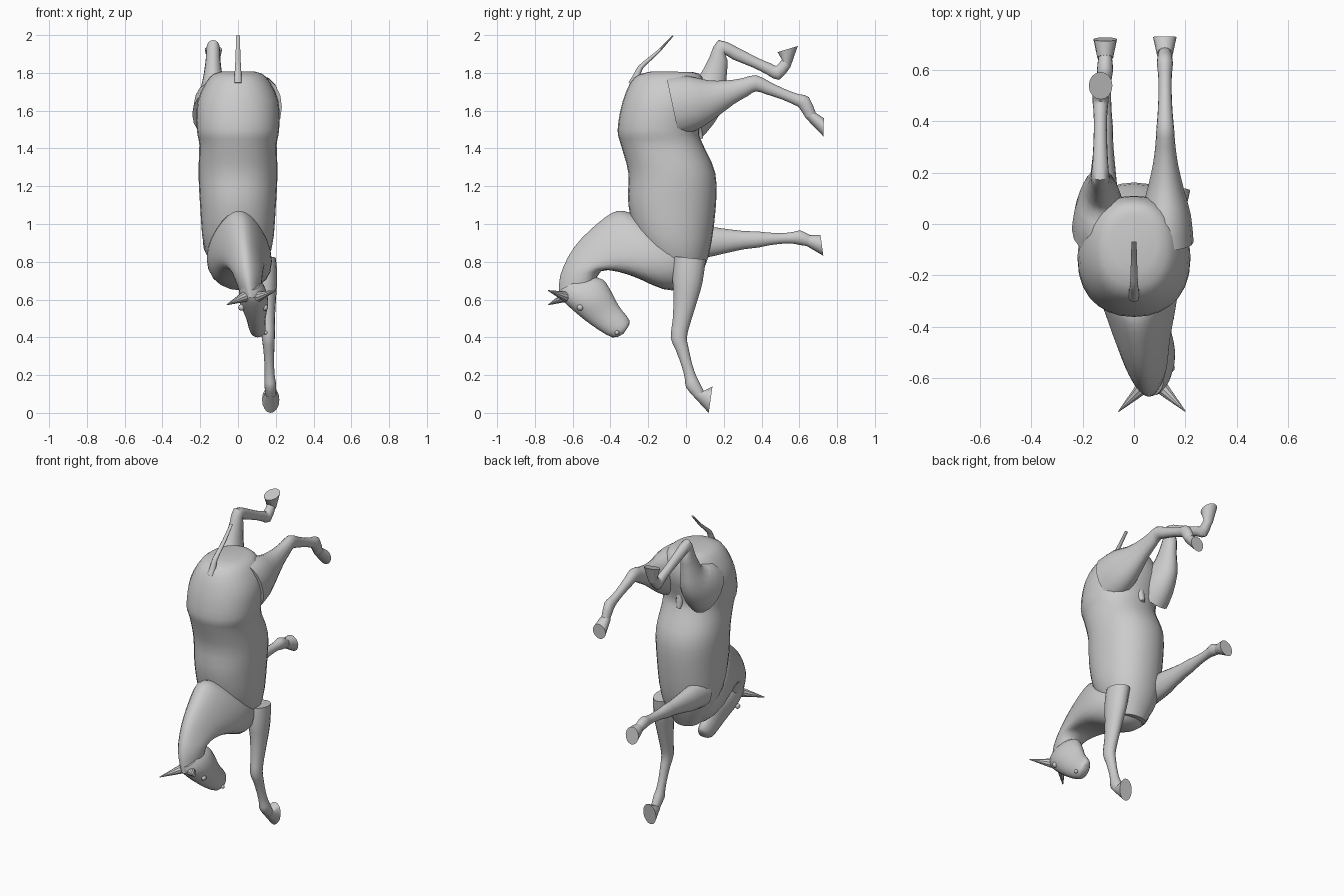
import bpy, bmesh, math
from mathutils import Vector

if "Cube" in bpy.data.objects:
    bpy.data.objects.remove(bpy.data.objects["Cube"])


def catmull(p, t):
    return tuple(0.5 * (2*b + (c-a)*t + (2*a-5*b+4*c-d)*t*t + (3*b-a-3*c+d)*t**3)
                 for a, b, c, d in zip(*p))


def loft(name, rings, x0=0.0, x1=None, bend=1.0, sides=16, steps=2, egg=0.0, power=1.0, angle=50):
    """Skin rings (y_a, z_a, y_b, z_b, half_width); x drifts from x0 to x1 along the part."""
    x1 = x0 if x1 is None else x1
    last = len(rings) - 1
    dense = [catmull([rings[max(0, min(last, i + o))] for o in (-1, 0, 1, 2)], s / steps)
             for i in range(last) for s in range(steps)] + [rings[-1]]
    bm = bmesh.new()
    loops = []
    for i, (ya, za, yb, zb, w) in enumerate(dense):
        x = x0 + (x1 - x0) * (i / (len(dense) - 1)) ** bend
        loop = []
        for k in range(sides):
            t = 2 * math.pi * k / sides
            c, s = (math.copysign(abs(v) ** power, v) for v in (math.cos(t), math.sin(t)))
            loop.append(bm.verts.new((x + w * s * (1 - egg * c),
                                      (ya+yb)/2 + (ya-yb)/2*c, (za+zb)/2 + (za-zb)/2*c)))
        loops.append(loop)
    for l0, l1 in zip(loops, loops[1:]):
        for k in range(sides):
            j = (k + 1) % sides
            bm.faces.new((l0[k], l0[j], l1[j], l1[k]))
    bm.faces.new(loops[0])
    bm.faces.new(loops[-1])
    bmesh.ops.recalc_face_normals(bm, faces=bm.faces)
    me = bpy.data.meshes.new(name)
    bm.to_mesh(me)
    bm.free()
    ob = bpy.data.objects.new(name, me)
    bpy.context.collection.objects.link(ob)
    bpy.ops.object.select_all(action='DESELECT')
    ob.select_set(True)
    bpy.context.view_layer.objects.active = ob
    bpy.ops.object.shade_smooth_by_angle(angle=math.radians(angle))


def tube_rings(joints, profile):
    """Rings square to a joint path; profile maps joint position to radius."""
    pts = [Vector(j) for j in joints]

    def at(u):
        u = max(0, min(len(pts) - 1, u))
        i = min(int(u), len(pts) - 2)
        return pts[i].lerp(pts[i + 1], u - i)

    rings = []
    for u, r in profile:
        c = at(u)
        d = ((at(u + .15) - c).normalized() + (c - at(u - .15)).normalized()).normalized()
        n = Vector((d.y, -d.x)) * r
        rings.append((*(c + n), *(c - n), .008 + .62 * r))
    return rings


def leg(name, x0, x1, joints, profile, toe, heel):
    rings = tube_rings(joints, profile)
    loft(name, rings, x0, x1, bend=.6)
    # Hoof flares from the end of the limb to a flat sole
    top = rings[-1][:4] + (.031,)
    loft(name + "_hoof", [top, (*toe, *heel, .046)], x1, steps=1, angle=35)


# Torso, from rump (top) down to the chest
loft("torso", [
    (-.18, 1.808, .03, 1.805, .09), (-.275, 1.775, .085, 1.78, .15),
    (-.335, 1.65, .11, 1.66, .213), (-.362, 1.5, .07, 1.5, .218),
    (-.345, 1.42, .09, 1.42, .205), (-.305, 1.27, .155, 1.27, .209),
    (-.305, 1.1, .157, 1.08, .2), (-.25, .9, .12, .83, .177),
    (-.11, .7, .05, .67, .09)], sides=28, steps=3, power=.92)

# Neck, from withers to poll, crest narrower than the base
loft("neck", [
    (-.27, 1.05, .05, .72, .15), (-.36, 1.07, -.01, .66, .165),
    (-.46, 1.01, -.12, .655, .15), (-.59, .88, -.3, .73, .108),
    (-.665, .73, -.45, .75, .078), (-.67, .61, -.5, .62, .05)],
    0, .07, bend=1.5, sides=24, steps=3, egg=.3)

# Head, from poll to muzzle
loft("head", [
    (-.67, .65, -.52, .725, .05), (-.66, .605, -.44, .705, .07),
    (-.6, .545, -.395, .64, .075), (-.5, .465, -.355, .565, .052),
    (-.39, .4, -.3, .49, .041), (-.33, .42, -.31, .45, .015)],
    .066, .114, sides=20, steps=3, egg=-.1)


def ball(name, r, loc):
    bpy.ops.mesh.primitive_uv_sphere_add(segments=12, ring_count=8, radius=r, location=loc)
    bpy.context.object.name = name
    bpy.ops.object.shade_smooth()


# Ears, eyes and nostrils on both sides of the turned head
for side in (-1, 1):
    base = Vector((.07 + side * .035, -.635, .615))
    tip = Vector((.07 + side * .13, -.73, .61 + side * .038))
    bpy.ops.mesh.primitive_cone_add(vertices=10, radius1=.028, radius2=.002,
                                    depth=(tip - base).length, location=(base + tip) / 2)
    ear = bpy.context.object
    ear.name = "ear"
    ear.rotation_euler = (tip - base).to_track_quat('Z', 'Y').to_euler()
    bpy.ops.object.shade_smooth_by_angle()
    ball("eye", .017, (.08 + side * .062, -.56, .558))
    ball("nostril", .012, (.112 + side * .032, -.365, .425))

# Tail and sheath, tapered tubes
loft("tail", tube_rings([(-.28, 1.74), (-.24, 1.83), (-.14, 1.92), (-.069, 1.997)],
                        [(u / 2, .026 * .73 ** u) for u in range(7)]), sides=10)
loft("sheath", tube_rings([(.03, 1.56), (.08, 1.45)], [(0, .045), (.5, .03), (1, .012)]), sides=12)

# Legs: paths of shoulder/hip, elbow/stifle, knee/hock, fetlock, coronet
lower = [(2, .043), (2.25, .034), (2.6, .028), (2.85, .031), (3, .038), (4, .03)]
fore = [(0, .085), (.6, .08), (1, .066), (1.6, .048)] + lower
hind = [(0, .16), (.5, .145), (1, .1), (1.4, .066), (1.75, .049)] + lower

leg("front_leg_planted", .14, .173,
    [(.02, .82), (0, .62), (-.038, .4), (.035, .15), (.068, .1)], fore, (.12, 0), (.14, .14))
leg("front_leg_raised", -.125, -.112,
    [(0, .9), (.2, .91), (.38, .918), (.6, .928), (.648, .912)], fore, (.727, .832), (.712, .942))
leg("hind_leg_right", .125, .12,
    [(-.07, 1.62), (.14, 1.665), (.37, 1.745), (.625, 1.643), (.66, 1.575)], hind,
    (.727, .464 + 1), (.73, 1.56))
leg("hind_leg_left", -.135, -.13,
    [(-.02, 1.58), (.125, 1.7), (.19, 1.935), (.485, 1.8), (.53, 1.85)], hind,
    (.592, 1.942), (.485, 1.91))
